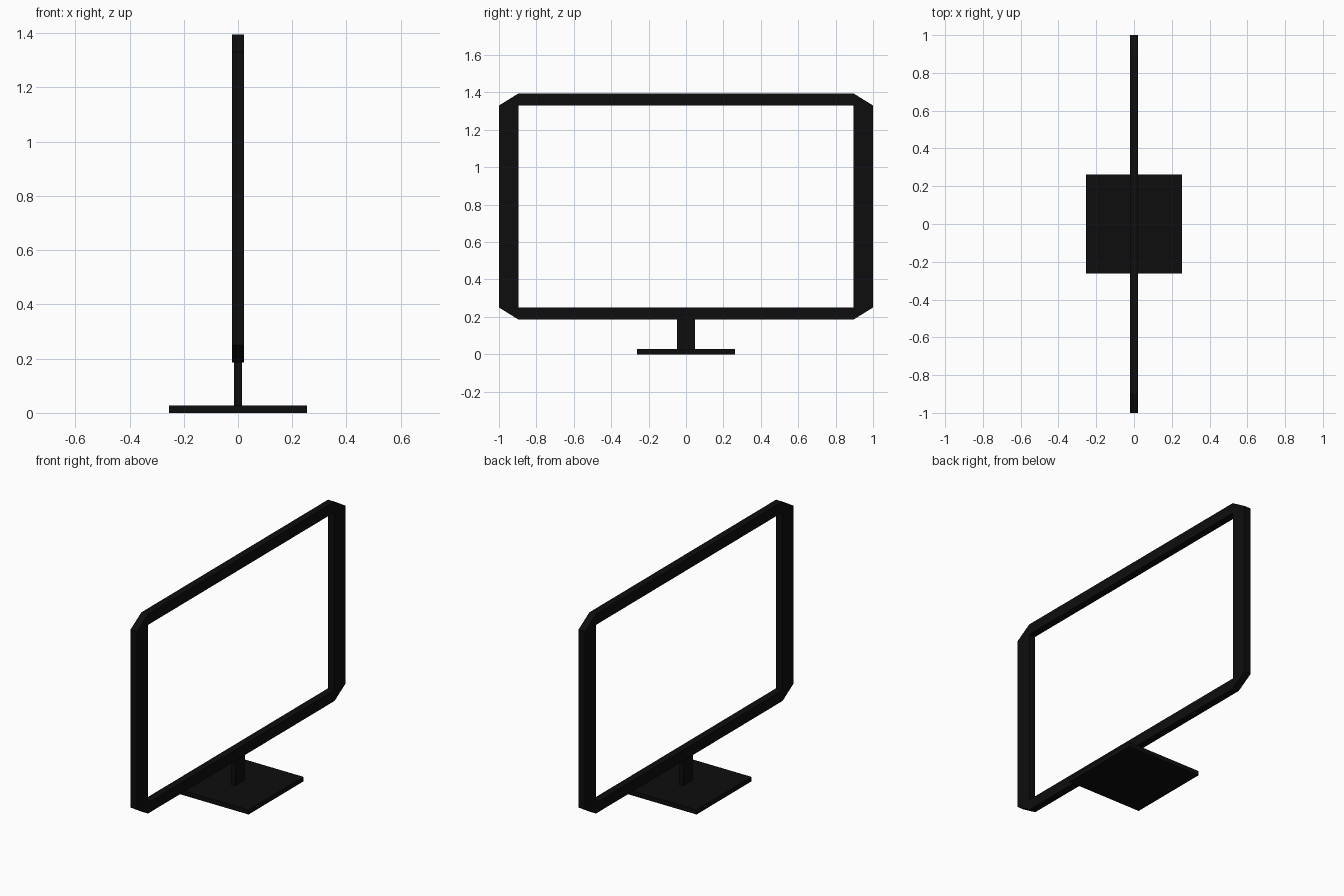
import bpy
import bmesh
from mathutils import Vector

cube = bpy.data.objects.get("Cube")
if cube:
    bpy.data.objects.remove(cube, do_unlink=True)

# Single matte black finish
black = bpy.data.materials.new("matte_black")
black.use_nodes = True
color = (0.004, 0.004, 0.004, 1)
black.diffuse_color = color
black.node_tree.nodes["Principled BSDF"].inputs["Base Color"].default_value = color


def add_object(name, bm):
    bmesh.ops.recalc_face_normals(bm, faces=bm.faces)
    mesh = bpy.data.meshes.new(name)
    bm.to_mesh(mesh)
    bm.free()
    mesh.materials.append(black)
    obj = bpy.data.objects.new(name, mesh)
    bpy.context.collection.objects.link(obj)
    return obj


def add_box(name, size, center):
    bm = bmesh.new()
    bmesh.ops.create_cube(bm, size=1)
    bmesh.ops.scale(bm, vec=size, verts=bm.verts)
    bmesh.ops.translate(bm, vec=center, verts=bm.verts)
    return add_object(name, bm)


def add_frame(name, thickness, mid_z, inner, outer):
    """Open rectangular frame with cut corners, extruded along x."""
    bm = bmesh.new()
    (iy, iz), (oy, oz) = inner, outer
    x = -thickness / 2
    ring_outer, ring_inner = [], []
    for sy, sz in ((1, 1), (-1, 1), (-1, -1), (1, -1)):
        ends = [(sy * oy, sz * iz), (sy * iy, sz * oz)]
        if sy != sz:
            ends.reverse()
        ring_outer.append([bm.verts.new((x, y, mid_z + z)) for y, z in ends])
        ring_inner.append(bm.verts.new((x, sy * iy, mid_z + sz * iz)))
    for i in range(4):
        j = (i + 1) % 4
        # cut corner, then the bar leading to the next corner
        bm.faces.new((*ring_outer[i], ring_inner[i]))
        bm.faces.new((ring_outer[i][1], ring_outer[j][0], ring_inner[j], ring_inner[i]))
    grown = bmesh.ops.extrude_face_region(bm, geom=bm.faces[:], use_keep_orig=True)
    moved = [v for v in grown["geom"] if isinstance(v, bmesh.types.BMVert)]
    bmesh.ops.translate(bm, vec=Vector((thickness, 0, 0)), verts=moved)
    return add_object(name, bm)


# Open screen surround
add_frame("screen_frame", 0.044, 0.79, inner=(0.895, 0.54), outer=(1.0, 0.605))

# Stand neck and foot plate
add_box("stand_neck", (0.03, 0.095, 0.18), (0, 0, 0.11))
add_box("stand_base", (0.51, 0.526, 0.028), (0, 0, 0.014))
